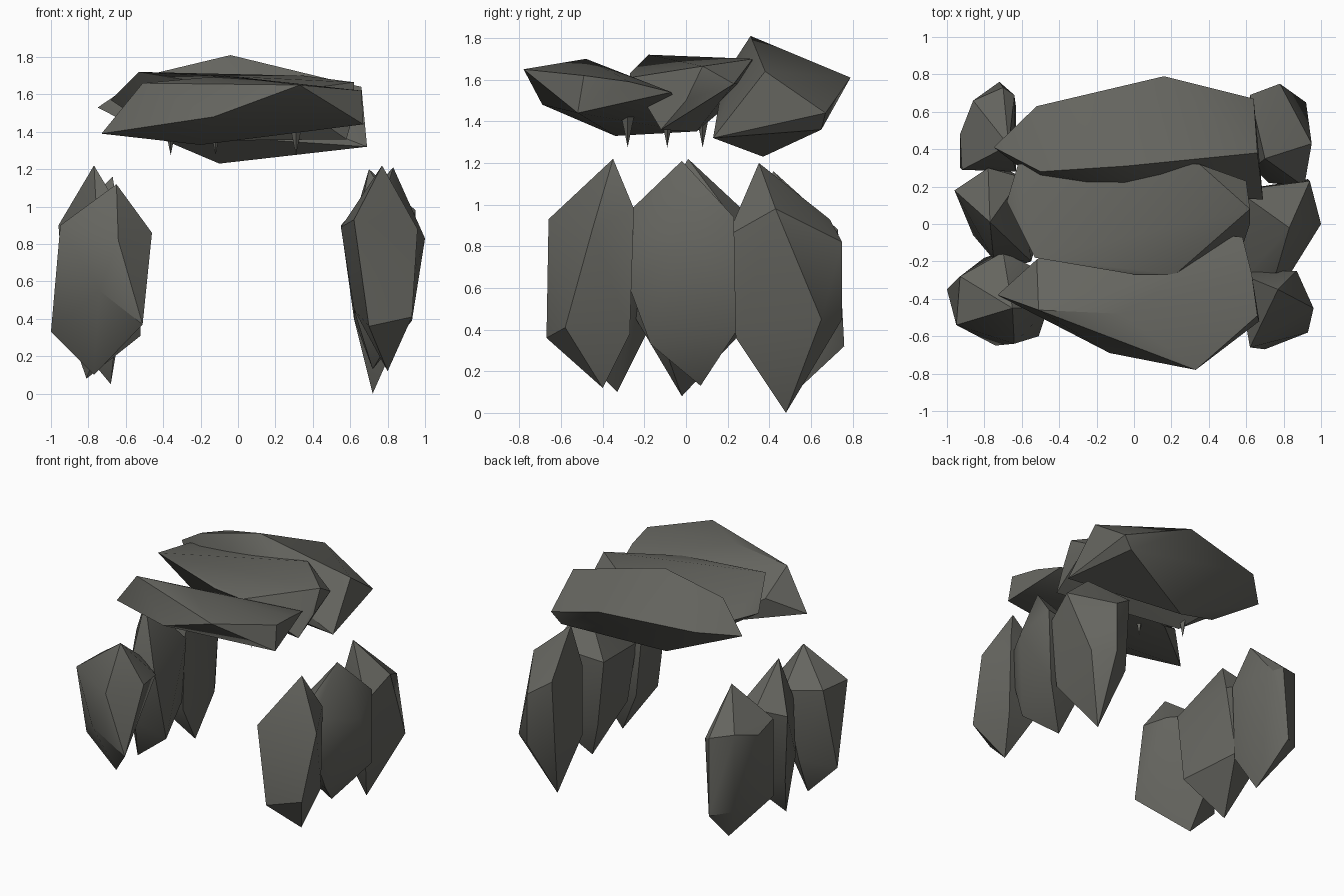
import bpy
import bmesh
import math

default_cube = bpy.data.objects.get("Cube")
if default_cube:
    bpy.data.objects.remove(default_cube, do_unlink=True)

# Single stone colour
stone = bpy.data.materials.new("dark_grey_stone")
stone.use_nodes = True
stone_colour = (.13, .13, .115, 1)
stone.diffuse_color = stone_colour
shader = next(n for n in stone.node_tree.nodes if n.type == "BSDF_PRINCIPLED")
shader.inputs["Base Color"].default_value = stone_colour
shader.inputs["Roughness"].default_value = .9


def finish(bm, name, smooth_angle):
    """Turn a bmesh into a shaded stone object."""
    bmesh.ops.recalc_face_normals(bm, faces=bm.faces)
    mesh = bpy.data.meshes.new(name)
    bm.to_mesh(mesh)
    bm.free()
    mesh.materials.append(stone)
    obj = bpy.data.objects.new(name, mesh)
    bpy.context.collection.objects.link(obj)
    bpy.ops.object.select_all(action="DESELECT")
    obj.select_set(True)
    bpy.context.view_layer.objects.active = obj
    bpy.ops.object.shade_smooth_by_angle(angle=math.radians(smooth_angle))
    return obj


def chiselled_rock(name, *sections):
    """Wrap a convex faceted rock around its cross-sections."""
    bm = bmesh.new()
    for section in sections:
        for point in section:
            bm.verts.new(point)
    hull = bmesh.ops.convex_hull(bm, input=bm.verts)
    unused = {g for g in hull["geom_interior"] + hull["geom_unused"]
              if isinstance(g, bmesh.types.BMVert)}
    bmesh.ops.delete(bm, geom=list(unused), context="VERTS")
    return finish(bm, name, smooth_angle=34)


def pillar(name, tip, foot, shoulder, base):
    """Upright boulder: pointed tip, two belts and a pointed foot."""
    return chiselled_rock(name, [tip], shoulder, base, [foot])


def stalactite(name, x, y):
    """Thin hanging spike."""
    bm = bmesh.new()
    bmesh.ops.create_cone(bm, cap_ends=True, segments=4,
                          radius1=0, radius2=.035, depth=.17)
    bmesh.ops.remove_doubles(bm, verts=bm.verts, dist=.0001)
    bmesh.ops.translate(bm, verts=bm.verts, vec=(x, y, 1.36))
    return finish(bm, name, smooth_angle=20)


# Pillars on the left side
pillar("left_front_pillar", tip=(.77, -.35, 1.22), foot=(.8, -.4, .12),
       shoulder=[(.62, -.66, .93), (.96, -.45, .88),
                 (.87, -.25, .98), (.55, -.26, .89)],
       base=[(.7, -.67, .36), (.93, -.58, .41), (.87, -.27, .38),
             (.62, -.3, .45)])
pillar("left_middle_pillar", tip=(.83, -.02, 1.21), foot=(.72, .07, .13),
       shoulder=[(1, 0, .83), (.94, .23, .94), (.76, -.26, .98),
                 (.82, -.29, .88), (.6, -.28, .86), (.55, .18, .9)],
       base=[(.93, .24, .39), (.82, -.27, .6), (.84, -.17, .33),
             (.62, .15, .4), (.62, -.2, .45)])
pillar("left_back_pillar", tip=(.7, .35, 1.2), foot=(.72, .48, 0),
       shoulder=[(.95, .43, .98), (.78, .75, .82), (.91, .2, .85),
                 (.72, .22, .85), (.64, .3, .9), (.62, .69, .93)],
       base=[(.88, .24, .36), (.78, .75, .45), (.92, .65, .45),
             (.62, .33, .4), (.62, .65, .4)])

# Pillars on the right side
pillar("right_front_pillar", tip=(-.65, -.45, 1.12), foot=(-.77, -.33, .1),
       shoulder=[(-.93, -.28, .91), (-.64, -.64, .82), (-.46, -.45, .86),
                 (-.95, -.54, .9), (-.7, -.15, .9), (-.5, -.25, .85)],
       base=[(-1, -.35, .33), (-.74, -.65, .55),
             (-.51, -.6, .37), (-.66, -.27, .4), (-.8, -.18, .4)])
pillar("right_middle_pillar", tip=(-.77, .01, 1.22), foot=(-.81, -.02, .08),
       shoulder=[(-.96, .18, .9), (-.78, .3, .95), (-.6, .25, .9),
                 (-.55, -.2, .85), (-.75, -.19, .85)],
       base=[(-.92, .15, .4), (-.66, .28, .4), (-.52, -.1, .31),
             (-.68, -.24, .45), (-.86, -.06, .5)])
pillar("right_back_pillar", tip=(-.67, .42, 1.16), foot=(-.68, .47, .05),
       shoulder=[(-.86, .66, .92), (-.7, .73, .88), (-.64, .69, .85),
                 (-.93, .48, .87), (-.63, .28, .9), (-.92, .29, .92)],
       base=[(-.86, .66, .35), (-.72, .76, .32), (-.63, .62, .35),
             (-.93, .3, .35), (-.65, .28, .35)])

# Three overlapping roof slabs: crest, rim and underside sections
chiselled_rock(
    "front_roof_slab",
    [(-.51, -.46, 1.66), (-.07, -.48, 1.7), (.66, -.49, 1.62),
     (.63, -.27, 1.59)],
    [(-.73, -.38, 1.39), (-.13, -.69, 1.48), (.33, -.78, 1.65),
     (.67, -.52, 1.44), (.58, -.07, 1.54), (-.52, -.19, 1.52)],
    [(-.2, -.34, 1.33), (-.25, .02, 1.35)])
chiselled_rock(
    "middle_roof_slab",
    [(-.53, -.18, 1.72), (.35, .32, 1.7), (.62, .08, 1.665)],
    [(-.68, .12, 1.57), (-.62, .32, 1.58), (0, -.27, 1.63),
     (.22, -.27, 1.61), (.6, .23, 1.58), (.62, 0, 1.5)],
    [(.58, -.12, 1.36), (-.35, .05, 1.35)])
chiselled_rock(
    "back_roof_slab",
    [(-.5, .28, 1.7), (-.04, .31, 1.81), (.66, .38, 1.64)],
    [(-.75, .41, 1.53), (-.52, .63, 1.58), (.16, .79, 1.61),
     (.64, .67, 1.44), (-.05, .18, 1.61)],
    [(.69, .13, 1.32), (-.1, .37, 1.23), (.57, .65, 1.36),
     (-.5, .22, 1.4)])

# Spikes hanging under the roof
for name, x, y in (("front_stalactite", .31, -.28),
                   ("middle_stalactite", -.12, -.09),
                   ("back_stalactite", -.36, .08)):
    stalactite(name, x, y)
